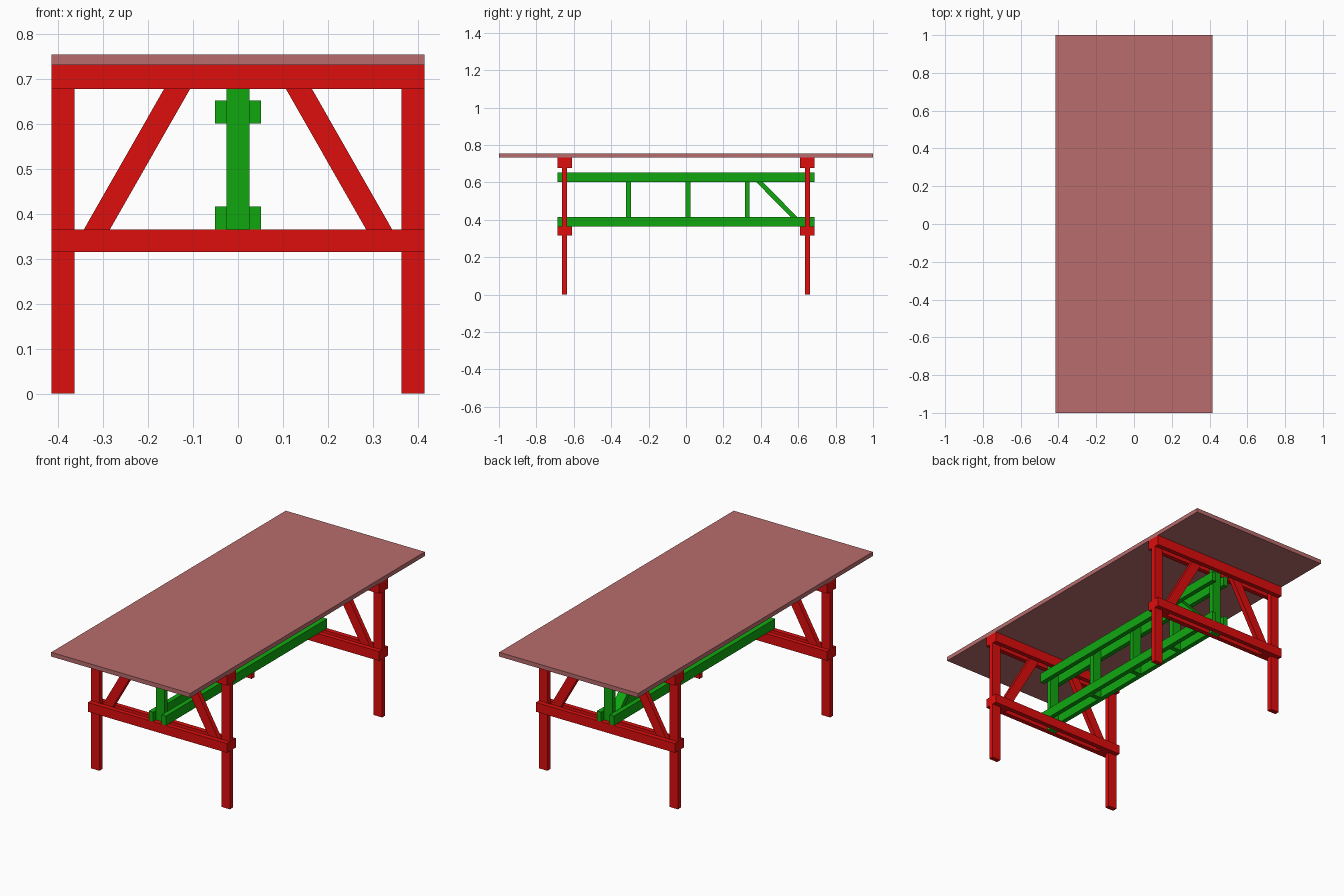
import bpy

if "Cube" in bpy.data.objects:
    bpy.data.objects.remove(bpy.data.objects["Cube"])


def material(name, color):
    m = bpy.data.materials.new(name)
    m.diffuse_color = (*color, 1)
    m.use_nodes = True
    m.node_tree.nodes["Principled BSDF"].inputs["Base Color"].default_value = m.diffuse_color
    return m


RED = material("red_paint", (0.73, 0.004, 0.004))
GREEN = material("green_paint", (0.005, 0.39, 0.005))
ROSE = material("rose_top", (0.48, 0.15, 0.15))


def prism(name, profile, axis, center, depth, mat):
    """Extrude a four-sided (u, z) profile along x or y."""
    verts = []
    for d in (center - depth / 2, center + depth / 2):
        verts += [(d, u, z) if axis == "x" else (u, d, z) for u, z in profile]
    faces = [(3, 2, 1, 0), (4, 5, 6, 7)]
    faces += [(i, (i + 1) % 4, (i + 1) % 4 + 4, i + 4) for i in range(4)]
    if axis == "y":
        faces = [f[::-1] for f in faces]
    mesh = bpy.data.meshes.new(name)
    mesh.from_pydata(verts, [], faces)
    mesh.materials.append(mat)
    obj = bpy.data.objects.new(name, mesh)
    bpy.context.collection.objects.link(obj)
    return obj


def board(name, u0, u1, z0, z1, axis, center, depth, mat):
    profile = [(u0, z0), (u1, z0), (u1, z1), (u0, z1)]
    return prism(name, profile, axis, center, depth, mat)


T = 0.0255                # board thickness
HALF = 0.415              # half table width
FRAME_Y = 0.649           # trestle centre
LOW, HIGH = 0.315, 0.732  # bottom of lower rail, top of upper rail

# Table top
board("table_top", -HALF, HALF, HIGH, 0.755, "y", 0, 2, ROSE)

# Trestle frames at both ends
for end, y in (("front", -FRAME_Y), ("back", FRAME_Y)):
    for side, s in (("left", -1), ("right", 1)):
        u0, u1 = sorted((s * HALF, s * (HALF - 0.051)))
        board(f"{end}_{side}_leg", u0, u1, 0, HIGH, "y", y, T, RED)

        # Slanted brace, its ends held between the paired rails
        brace = [(-0.372, LOW), (-0.314, LOW), (-0.076, HIGH), (-0.134, HIGH)]
        if s > 0:
            brace = [(-u, z) for u, z in reversed(brace)]
        prism(f"{end}_{side}_brace", brace, "y", y, T, RED)

    # Paired rails sandwiching the legs
    for face, s in (("outer", -1), ("inner", 1)):
        off = y + s * T * (1 if y < 0 else -1)
        board(f"{end}_{face}_lower_rail", -HALF, HALF, LOW, 0.365, "y", off, T, RED)
        board(f"{end}_{face}_upper_rail", -HALF, HALF, 0.678, HIGH, "y", off, T, RED)

    # Green post joining the trestle to the stretcher
    board(f"{end}_center_post", y - T / 2, y + T / 2, LOW, HIGH, "x", 0, 0.051, GREEN)

# Long stretcher: paired beams, upper and lower
BEAM_Y = FRAME_Y + 1.5 * T
for side, s in (("left", -1), ("right", 1)):
    for level, z in (("lower", 0.365), ("upper", 0.601)):
        board(f"{side}_{level}_beam", -BEAM_Y, BEAM_Y, z, z + 0.051,
              "x", s * 0.0385, T, GREEN)

# Uprights between the beams
for i, y in enumerate((-0.308, 0.011, 0.328)):
    board(f"stretcher_upright_{i + 1}", y - T / 2, y + T / 2, 0.365, 0.652,
          "x", 0, 0.051, GREEN)

# Single diagonal brace near the back end
prism("stretcher_diagonal", [(0.608, 0.365), (0.644, 0.365), (0.362, 0.652), (0.326, 0.652)],
      "x", 0, 0.051, GREEN)
